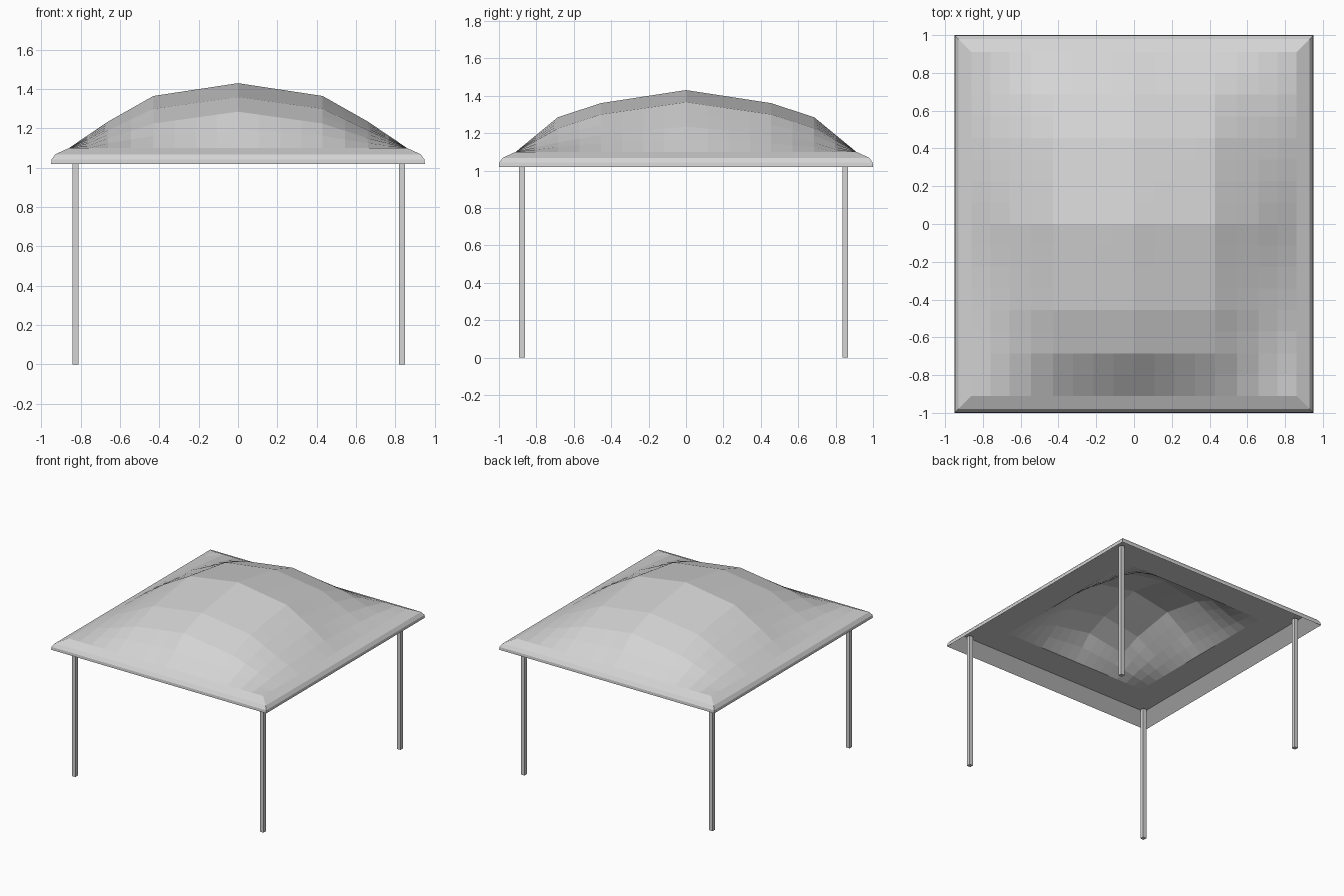
import bpy, bmesh

cube = bpy.data.objects.get("Cube")
if cube:
    bpy.data.objects.remove(cube)

grey = bpy.data.materials.new("light_grey")
grey.use_nodes = True
colour = (0.66, 0.66, 0.66, 1)
grey.diffuse_color = colour
grey.node_tree.nodes["Principled BSDF"].inputs["Base Color"].default_value = colour


def finish(name, bm):
    mesh = bpy.data.meshes.new(name)
    bm.to_mesh(mesh)
    bm.free()
    mesh.materials.append(grey)
    obj = bpy.data.objects.new(name, mesh)
    bpy.context.collection.objects.link(obj)
    return obj


# Canopy control heights over one quarter, from the middle outward
KX = [0, 0.43, 0.66, 0.86]
KY = [0, 0.455, 0.685, 0.91]
BASE = 1.10
HEIGHTS = [[1.43, 1.365, 1.235, BASE],
           [1.36, 1.30, 1.19, BASE],
           [1.285, 1.225, 1.15, BASE],
           [BASE, BASE, BASE, BASE]]
PARTS = [4, 2, 2]


def samples(knots):
    """Mirrored list of (position, knot index, fraction)."""
    half = [(knots[k] + (knots[k + 1] - knots[k]) * i / n, k, i / n)
            for k, n in enumerate(PARTS) for i in range(n)]
    half.append((knots[-1], len(PARTS) - 1, 1.0))
    return [(-p, k, f) for p, k, f in reversed(half[1:])] + half


def height(kx, fx, ky, fy):
    low, high = HEIGHTS[ky], HEIGHTS[ky + 1]
    a = low[kx] * (1 - fx) + low[kx + 1] * fx
    b = high[kx] * (1 - fx) + high[kx + 1] * fx
    return a * (1 - fy) + b * fy


def dome(name, spread, rise, flip):
    bm = bmesh.new()
    grid = [[bm.verts.new((x * spread, y * spread, BASE + (height(kx, fx, ky, fy) - BASE) * rise))
             for x, kx, fx in samples(KX)] for y, ky, fy in samples(KY)]
    for r0, r1 in zip(grid, grid[1:]):
        for i in range(len(r0) - 1):
            face = bm.faces.new((r0[i], r0[i + 1], r1[i + 1], r1[i]))
            if flip:
                face.normal_flip()
    finish(name, bm)


def band(name, profile):
    """Rectangular rings joined along a profile of (half width, half depth, height)."""
    bm = bmesh.new()
    loops = [[bm.verts.new((sx * x, sy * y, z))
              for sx, sy in ((-1, -1), (1, -1), (1, 1), (-1, 1))] for x, y, z in profile]
    for first, second in zip(loops, loops[1:]):
        for i in range(4):
            j = (i + 1) % 4
            bm.faces.new((first[i], second[i], second[j], first[j]))
    finish(name, bm)


# Domed roof and the smaller ceiling dome inside it
INNER = 0.74
dome("canopy", 1, 1, False)
dome("ceiling", INNER, 0.9, True)

# Rounded eave outside, sloped lip and flat soffit underneath
edge, lip = (0.95, 1.0, 1.02), (KX[-1], KY[-1], BASE)
band("eave", [lip, (0.93, 0.98, 1.068), (0.948, 0.998, 1.042), edge])
band("soffit", [edge, lip, (KX[-1] * INNER, KY[-1] * INNER, BASE)])

# Four slim square posts
POST_TOP = 1.09
for side, x in (("right", -0.826), ("left", 0.834)):
    for end, y in (("front", -0.877), ("back", 0.851)):
        bm = bmesh.new()
        bmesh.ops.create_cube(bm, size=1)
        bmesh.ops.scale(bm, verts=bm.verts, vec=(0.031, 0.031, POST_TOP))
        bmesh.ops.translate(bm, verts=bm.verts, vec=(x, y, POST_TOP / 2))
        finish(f"{end}_{side}_post", bm)
